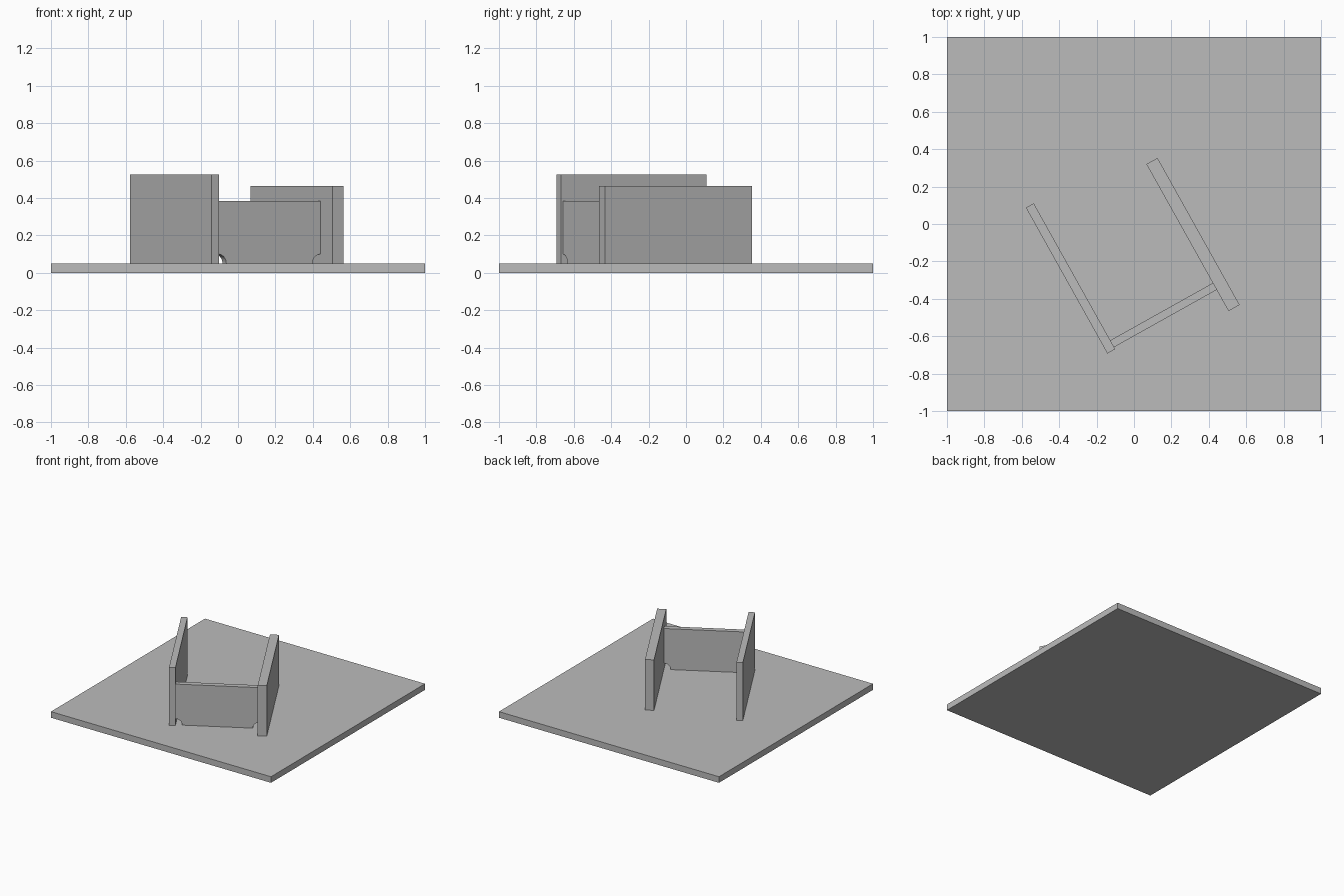
import bpy, bmesh
from math import radians, sin, cos, pi
from mathutils import Matrix

cube = bpy.data.objects.get("Cube")
if cube:
    bpy.data.objects.remove(cube)

grey = bpy.data.materials.new("plain grey")
grey.use_nodes = True
colour = (0.5, 0.5, 0.5, 1)
grey.diffuse_color = colour
grey.node_tree.nodes["Principled BSDF"].inputs["Base Color"].default_value = colour

BASE_TOP = 0.05
TURN = Matrix.Rotation(radians(29.2), 4, "Z")


def extrude_profile(name, profile, y0, y1, matrix=Matrix()):
    """Extrude an x-z outline from y0 to y1."""
    bm = bmesh.new()
    face = bm.faces.new([bm.verts.new((x, y0, z)) for x, z in profile])
    result = bmesh.ops.extrude_face_region(bm, geom=[face])
    moved = [g for g in result["geom"] if isinstance(g, bmesh.types.BMVert)]
    bmesh.ops.translate(bm, verts=moved, vec=(0, y1 - y0, 0))
    bmesh.ops.recalc_face_normals(bm, faces=bm.faces)
    mesh = bpy.data.meshes.new(name)
    bm.to_mesh(mesh)
    bm.free()
    mesh.materials.append(grey)
    obj = bpy.data.objects.new(name, mesh)
    obj.matrix_world = matrix
    bpy.context.collection.objects.link(obj)
    return obj


def rectangle(x0, x1, z0, z1):
    return [(x0, z0), (x1, z0), (x1, z1), (x0, z1)]


# Ground slab
extrude_profile("base_slab", rectangle(-1, 1, 0, BASE_TOP), -1, 1)

# Two parallel side walls, turned together on the slab
right_inner, left_inner = -0.414, 0.214
extrude_profile("right_wall", rectangle(right_inner - 0.048, right_inner, BASE_TOP, 0.525),
                -0.535, 0.358, TURN)
extrude_profile("left_wall", rectangle(left_inner, left_inner + 0.068, BASE_TOP, 0.465),
                -0.653, 0.247, TURN)

# Cross panel with a quarter-round notch in each bottom corner
radius, steps = 0.05, 10
arc = [(radius * sin(i * pi / 2 / steps), radius * cos(i * pi / 2 / steps))
       for i in range(steps + 1)]
panel = [(right_inner + x, BASE_TOP + z) for x, z in arc]
panel += [(left_inner - x, BASE_TOP + z) for x, z in reversed(arc)]
panel += [(left_inner, 0.385), (right_inner, 0.385)]
extrude_profile("cross_panel", panel, -0.523, -0.481, TURN)
